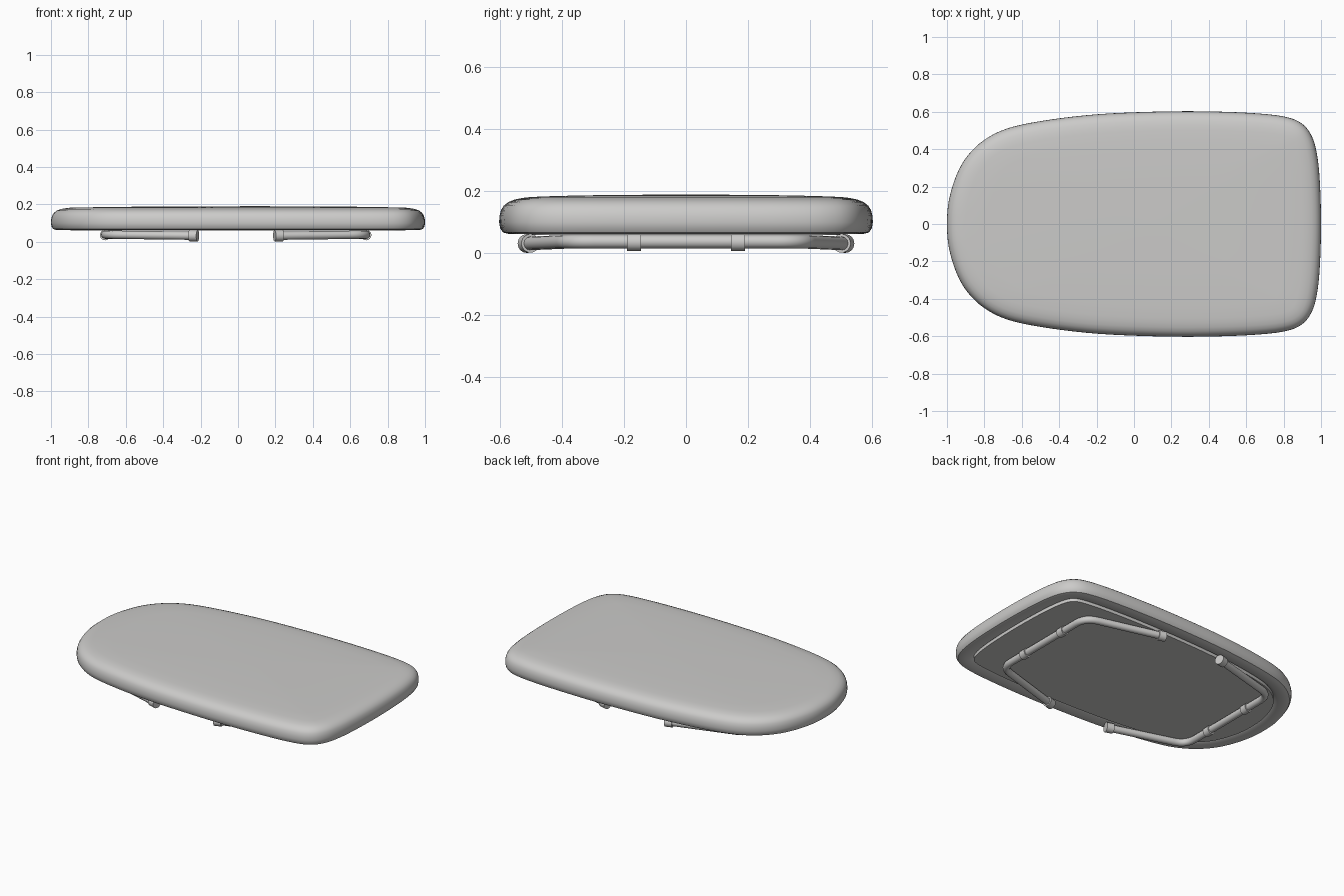
import bpy, bmesh, math
from mathutils import Vector

if "Cube" in bpy.data.objects:
    bpy.data.objects.remove(bpy.data.objects["Cube"])

grey = bpy.data.materials.new("light grey")
grey.diffuse_color = (0.6, 0.595, 0.585, 1)
grey.use_nodes = True
grey.node_tree.nodes["Principled BSDF"].inputs["Base Color"].default_value = grey.diffuse_color

# Half outline of the board, mirrored across y and smoothed
HALF = [(-1, 0), (-.99, .125), (-.95, .26), (-.89, .365), (-.8, .45), (-.68, .51),
        (-.5, .55), (-.25, .582), (0, .597), (.3, .603), (.6, .595), (.8, .575),
        (.9, .535), (.955, .46), (.982, .35), (.995, .2), (1, 0)]


def smooth_outline(steps=4):
    pts = [Vector(p) for p in HALF]
    pts += [Vector((p.x, -p.y)) for p in reversed(pts[1:-1])]
    n, out = len(pts), []
    for i in range(n):
        a, b, c, d = (pts[(i + k) % n] for k in (-1, 0, 1, 2))
        for s in range(steps):
            t = s / steps
            out.append(0.5 * (2 * b + (c - a) * t + (2 * a - 5 * b + 4 * c - d) * t ** 2
                              + (3 * b - a - 3 * c + d) * t ** 3))
    return out


OUTLINE = smooth_outline()


def ring(inset, z, scale=1):
    n, res = len(OUTLINE), []
    for i, p in enumerate(OUTLINE):
        t = (OUTLINE[(i + 1) % n] - OUTLINE[i - 1]).normalized()
        q = p + Vector((t.y, -t.x)) * inset      # clockwise outline: inward normal
        res.append((0.1 + (q.x - 0.1) * scale, q.y * scale, z))
    return res


def finish(ob, angle=40):
    ob.data.materials.clear()
    ob.data.materials.append(grey)
    bpy.ops.object.select_all(action='DESELECT')
    ob.select_set(True)
    bpy.context.view_layer.objects.active = ob
    bpy.ops.object.shade_smooth_by_angle(angle=math.radians(angle))


def loft(name, rings):
    bm = bmesh.new()
    loops = [[bm.verts.new(p) for p in r] for r in rings]
    n = len(loops[0])
    for a, b in zip(loops, loops[1:]):
        for i in range(n):
            j = (i + 1) % n
            bm.faces.new((a[i], a[j], b[j], b[i]))
    bm.faces.new(loops[0])
    bm.faces.new(loops[-1])
    bmesh.ops.recalc_face_normals(bm, faces=bm.faces)
    me = bpy.data.meshes.new(name)
    bm.to_mesh(me)
    bm.free()
    ob = bpy.data.objects.new(name, me)
    bpy.context.collection.objects.link(ob)
    finish(ob)


# Padded board: rounded edge, gently crowned top, groove lip underneath
edge = [(.11, .085), (.098, .075), (.08, .068), (.055, .064), (.03, .063), (.012, .068),
        (.003, .082), (0, .1), (.001, .12), (.006, .14), (.015, .154), (.03, .166),
        (.05, .174), (.075, .179), (.1, .182)]
crown = [(.88, .1845), (.7, .187), (.5, .1885), (.25, .1895), (.05, .19)]
loft("cushion", [ring(d, z) for d, z in edge] + [ring(.1, z, s) for s, z in crown])

# Flat panel set into the underside
loft("underside_panel", [ring(.105, .06), ring(.105, .1)])


def cylinder(name, center, axis, radius, length):
    bpy.ops.mesh.primitive_cylinder_add(vertices=24, radius=radius, depth=length, location=center)
    ob = bpy.context.object
    ob.name = name
    ob.rotation_euler = Vector(axis).to_track_quat('Z', 'Y').to_euler()
    finish(ob)


def tube(name, pts, radius, bend):
    path = [pts[0]]
    for a, b, c in zip(pts, pts[1:], pts[2:]):
        p, q = b + (a - b).normalized() * bend, b + (c - b).normalized() * bend
        path += [p * (1 - t) ** 2 + b * 2 * t * (1 - t) + q * t * t
                 for t in (k / 8 for k in range(9))]
    path.append(pts[-1])
    cu = bpy.data.curves.new(name, 'CURVE')
    cu.dimensions = '3D'
    cu.bevel_depth = radius
    cu.bevel_resolution = 4
    cu.use_fill_caps = True
    sp = cu.splines.new('POLY')
    sp.points.add(len(path) - 1)
    for v, p in zip(sp.points, path):
        v.co = (*p, 1)
    ob = bpy.data.objects.new(name, cu)
    bpy.context.collection.objects.link(ob)
    bpy.ops.object.select_all(action='DESELECT')
    ob.select_set(True)
    bpy.context.view_layer.objects.active = ob
    bpy.ops.object.convert(target='MESH')
    finish(bpy.context.object)


# Two bent tube rails with clamps on the cross bar and collars on the arm ends
Z = .038
for label, bar_x, end_x in (("right", .685, .2), ("left", -.71, -.22)):
    ends = [Vector((end_x, s * .513, .032)) for s in (-1, 1)]
    corners = [Vector((bar_x, s * .375, Z)) for s in (-1, 1)]
    tube(label + "_rail", [ends[0], corners[0], corners[1], ends[1]], .022, .08)
    for i in (0, 1):
        side = ("front", "back")[i]
        cylinder(f"{label}_{side}_clamp", (bar_x, (-.168, .168)[i], .036), (0, 1, 0), .028, .046)
        d = (corners[i] - ends[i]).normalized()
        cylinder(f"{label}_{side}_collar", ends[i] + d * .018, d, .03, .045)
